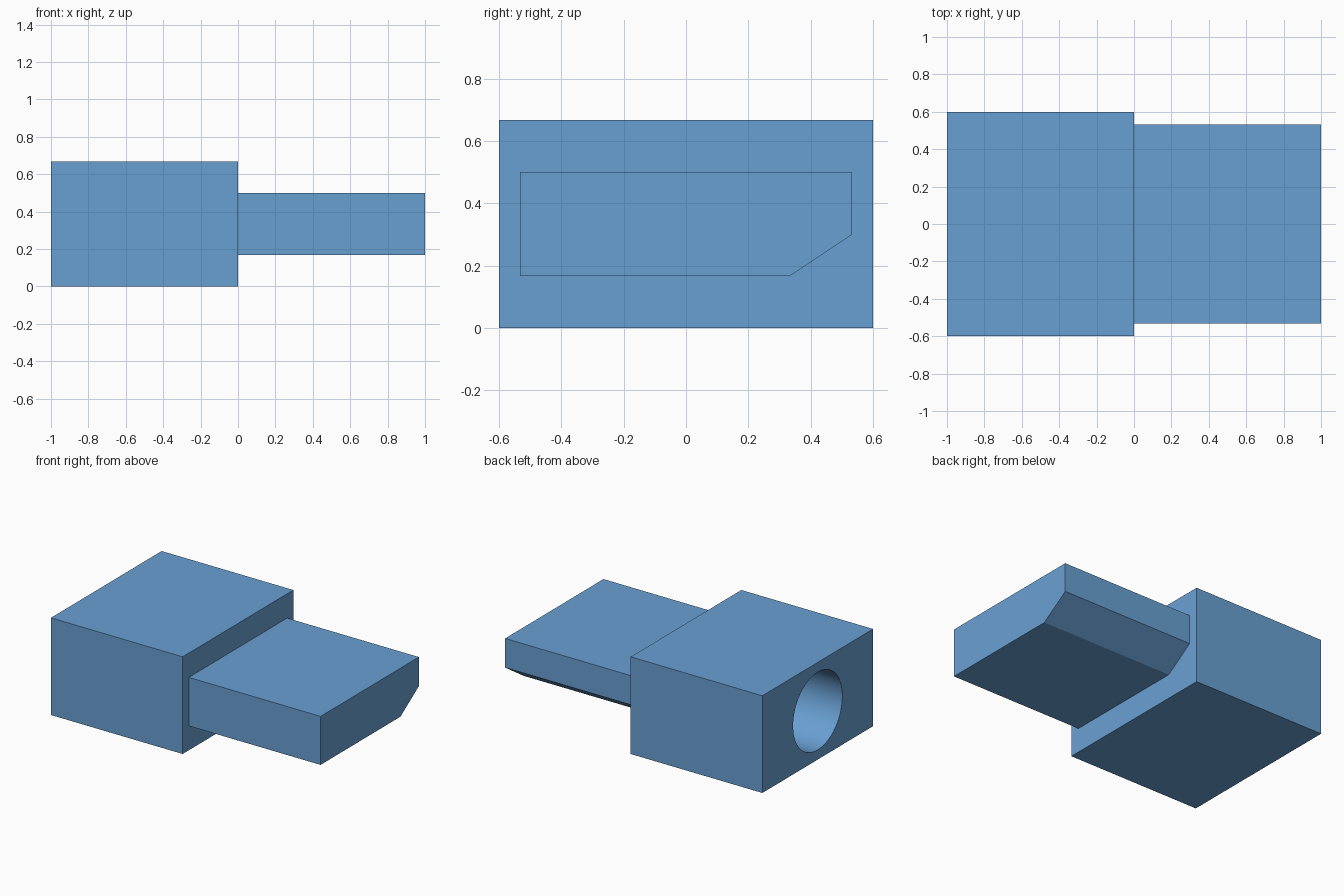
import bpy
import bmesh
import math
from mathutils import Matrix

cube = bpy.data.objects.get("Cube")
if cube:
    bpy.data.objects.remove(cube, do_unlink=True)

# Single blue plastic
blue = bpy.data.materials.new("blue plastic")
blue.use_nodes = True
colour = (0.141, 0.352, 0.651, 1.0)
blue.diffuse_color = colour
blue.node_tree.nodes["Principled BSDF"].inputs["Base Color"].default_value = colour


def add_object(name, bm):
    bmesh.ops.recalc_face_normals(bm, faces=bm.faces)
    mesh = bpy.data.meshes.new(name)
    bm.to_mesh(mesh)
    bm.free()
    mesh.materials.append(blue)
    obj = bpy.data.objects.new(name, mesh)
    bpy.context.collection.objects.link(obj)
    return obj


def extrude_x(name, profile, x0, x1):
    """Extrude a (y, z) profile along x."""
    bm = bmesh.new()
    face = bm.faces.new([bm.verts.new((x0, y, z)) for y, z in profile])
    ext = bmesh.ops.extrude_face_region(bm, geom=[face], use_keep_orig=True)
    moved = [v for v in ext["geom"] if isinstance(v, bmesh.types.BMVert)]
    bmesh.ops.translate(bm, verts=moved, vec=(x1 - x0, 0, 0))
    return add_object(name, bm)


# Housing block
W, H = 0.6, 0.667
housing = extrude_x("housing", [(-W, 0), (W, 0), (W, H), (-W, H)], -1, 0)

# Plug tongue with one chamfered lower edge
extrude_x("plug", [(-0.533, 0.167), (0.333, 0.167), (0.533, 0.3),
                   (0.533, 0.5), (-0.533, 0.5)], 0, 1)

# Round blind socket in the end of the housing
DEPTH, RADIUS = 0.667, 0.267
bm = bmesh.new()
bmesh.ops.create_cone(
    bm, cap_ends=True, segments=64, radius1=RADIUS, radius2=RADIUS,
    depth=DEPTH + 0.1,
    matrix=Matrix.Translation((-1 + (DEPTH - 0.1) / 2, 0, H / 2))
    @ Matrix.Rotation(math.pi / 2, 4, 'Y'))
cutter = add_object("socket_cutter", bm)
cutter.hide_render = True

cut = housing.modifiers.new("socket", 'BOOLEAN')
cut.operation = 'DIFFERENCE'
cut.solver = 'EXACT'
cut.object = cutter
bpy.ops.object.select_all(action='DESELECT')
bpy.context.view_layer.objects.active = housing
housing.select_set(True)
bpy.ops.object.modifier_apply(modifier=cut.name)
bpy.data.objects.remove(cutter, do_unlink=True)
bpy.ops.object.shade_smooth_by_angle(angle=math.radians(30))
